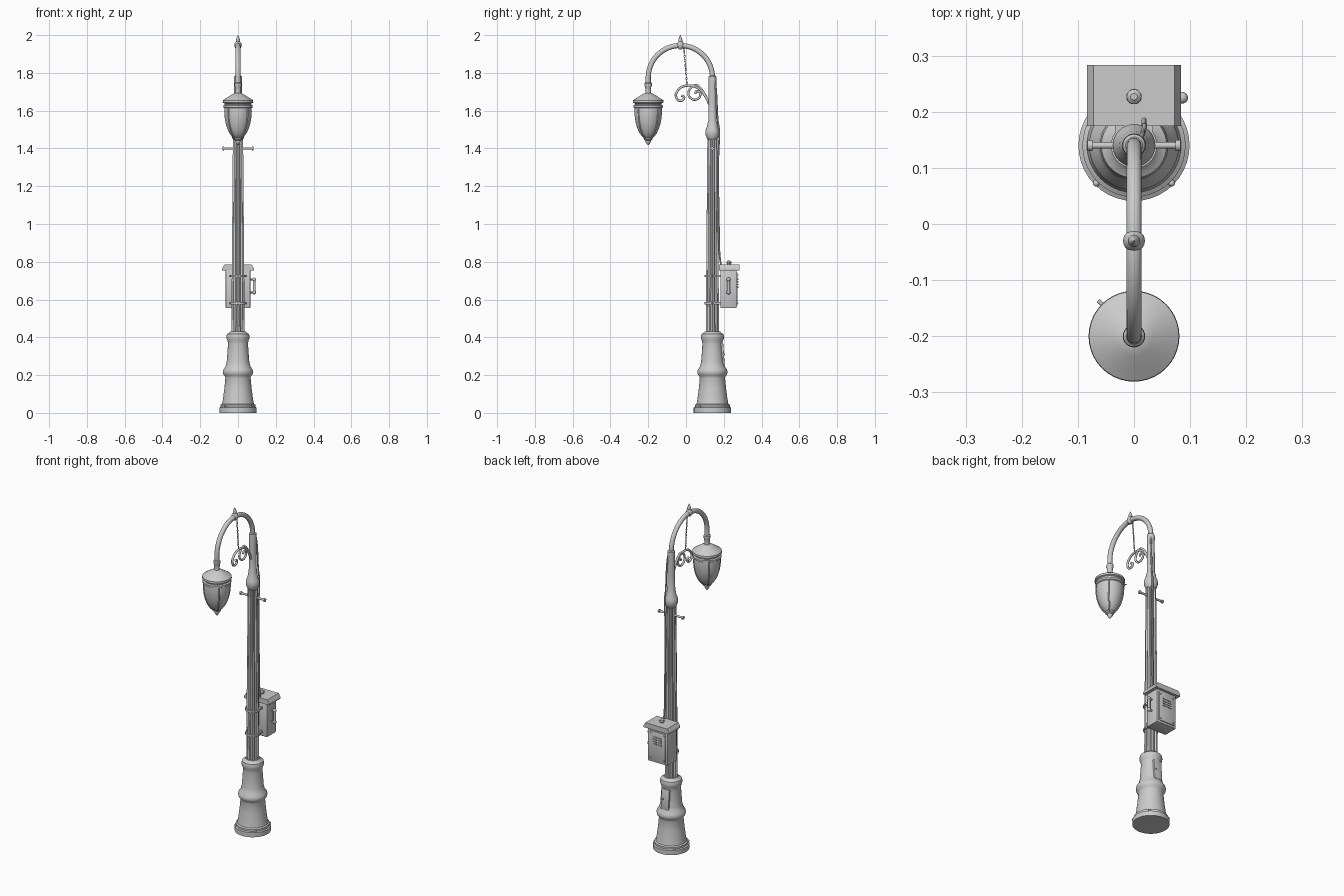
import bpy, bmesh, math
from mathutils import Vector, Matrix

if "Cube" in bpy.data.objects:
    bpy.data.objects.remove(bpy.data.objects["Cube"])

PY, LY = 0.14, -0.20          # y of the post axis and of the lantern axis


def finish(name, bm, angle=35):
    bmesh.ops.recalc_face_normals(bm, faces=bm.faces)
    me = bpy.data.meshes.new(name)
    bm.to_mesh(me)
    bm.free()
    ob = bpy.data.objects.new(name, me)
    bpy.context.collection.objects.link(ob)
    bpy.ops.object.select_all(action='DESELECT')
    ob.select_set(True)
    bpy.context.view_layer.objects.active = ob
    bpy.ops.object.shade_smooth_by_angle(angle=math.radians(angle))
    return ob


def lathe(name, y, prof, seg=32, flutes=0, depth=0.0, x=0.0):
    """Revolve (radius, z) pairs; optional flutes cut into the radius."""
    bm = bmesh.new()
    rings = []
    for r, z in prof:
        ring = []
        for i in range(seg):
            a = 2 * math.pi * i / seg
            k = r - depth * (0.5 + 0.5 * math.cos(flutes * a)) if flutes else r
            ring.append(bm.verts.new((x + k * math.cos(a), y + k * math.sin(a), z)))
        rings.append(ring)
    for a, b in zip(rings, rings[1:]):
        for i in range(seg):
            j = (i + 1) % seg
            bm.faces.new((a[i], a[j], b[j], b[i]))
    bm.faces.new(rings[0])
    bm.faces.new(rings[-1])
    return finish(name, bm)


def tube(name, pts, r, seg=10, smooth=0):
    """Sweep a circle along points; smooth = samples per Catmull-Rom span."""
    pts = [Vector(p) for p in pts]
    if smooth:
        p = [2 * pts[0] - pts[1]] + pts + [2 * pts[-1] - pts[-2]]
        out = []
        for i in range(1, len(p) - 2):
            for s in range(smooth):
                t = s / smooth
                out.append(0.5 * (2 * p[i] + (p[i + 1] - p[i - 1]) * t
                           + (2 * p[i - 1] - 5 * p[i] + 4 * p[i + 1] - p[i + 2]) * t * t
                           + (3 * p[i] - p[i - 1] - 3 * p[i + 1] + p[i + 2]) * t ** 3))
        pts = out + [pts[-1]]
    bm = bmesh.new()
    rings, side = [], None
    for i, q in enumerate(pts):
        d = (pts[min(i + 1, len(pts) - 1)] - pts[max(i - 1, 0)]).normalized()
        if side is None:
            side = d.orthogonal()
        side = (side - d * side.dot(d)).normalized()
        up = d.cross(side)
        rings.append([bm.verts.new(q + r * (math.cos(a) * side + math.sin(a) * up))
                      for a in (2 * math.pi * k / seg for k in range(seg))])
    for a, b in zip(rings, rings[1:]):
        for k in range(seg):
            bm.faces.new((a[k], a[(k + 1) % seg], b[(k + 1) % seg], b[k]))
    bm.faces.new(rings[0])
    bm.faces.new(rings[-1])
    return finish(name, bm, 50)


def box(name, x, y, z, bevel=0.0, tilt=0.0, taper=1.0):
    """Box from (min, max) ranges; taper narrows the top in x."""
    bm = bmesh.new()
    c = Vector([sum(v) / 2 for v in (x, y, z)])
    s = [v[1] - v[0] for v in (x, y, z)]
    bmesh.ops.create_cube(bm, size=1)
    for v in bm.verts:
        v.co = Vector((v.co.x * s[0] * (taper if v.co.z > 0 else 1), v.co.y * s[1], v.co.z * s[2]))
    if bevel:
        bmesh.ops.bevel(bm, geom=bm.edges[:], offset=bevel, segments=2, affect='EDGES', profile=0.5)
    bmesh.ops.transform(bm, matrix=Matrix.Translation(c) @ Matrix.Rotation(tilt, 4, 'X'), verts=bm.verts)
    return finish(name, bm)


def ball(name, loc, r):
    bm = bmesh.new()
    bmesh.ops.create_uvsphere(bm, u_segments=14, v_segments=8, radius=r,
                              matrix=Matrix.Translation(loc))
    return finish(name, bm, 60)


# Pedestal with plinth rings and bolts
lathe("pedestal", PY, [(.099, 0), (.099, .028), (.092, .032), (.092, .043), (.084, .048),
      (.080, .07), (.072, .13), (.067, .185), (.070, .195), (.078, .205), (.080, .217),
      (.077, .23), (.066, .245), (.060, .27), (.056, .32), (.053, .365), (.055, .38),
      (.060, .392), (.061, .405), (.058, .418), (.045, .425), (.040, .432)], 40)
for i in range(4):
    a = math.pi / 4 + i * math.pi / 2
    ball("base_bolt", (.095 * math.cos(a), PY + .095 * math.sin(a), .034), .006)

# Access hatch on the back of the pedestal
box("access_hatch", (-.026, .026), (.178, .201), (.25, .37), .003, .07)
ball("hatch_knob", (.014, .201, .31), .005)

# Fluted shaft and upper post
lathe("fluted_shaft", PY, [(.036, .42), (.034, .75), (.031, 1.1), (.028, 1.46)], 72, 12, .006)
lathe("shaft_collar", PY, [(.024, 1.445), (.030, 1.455), (.036, 1.47), (.038, 1.487),
      (.035, 1.503), (.028, 1.52), (.026, 1.535), (.022, 1.545), (.021, 1.64), (.020, 1.72),
      (.021, 1.765), (.020, 1.78), (.015, 1.785)])

# Crossbar with end knobs
tube("crossbar", [(-.078, PY, 1.4), (.078, PY, 1.4)], .006, 12)
for s in (-1, 1):
    tube("crossbar_end", [(s * .074, PY, 1.4), (s * .083, PY, 1.4)], .010, 14)

# Arched arm with top finial
arc = [(0, -.03 + .17 * math.cos(math.pi * i / 32), 1.775 + .17 * math.sin(math.pi * i / 32))
       for i in range(33)]
tube("arched_arm", [(0, PY, 1.70)] + arc + [(0, LY, 1.69)], .0135, 16)
lathe("arch_finial", -.03, [(.008, 1.925), (.017, 1.935), (.0195, 1.948), (.017, 1.958),
      (.010, 1.966), (.011, 1.973), (.007, 1.986), (.001, 2.0)], 20)

# Scroll bracket in the corner of arm and post
tube("outer_scroll", [(0, y, z) for y, z in [(.125, 1.63), (.10, 1.68), (.065, 1.718), (.02, 1.733),
     (-.025, 1.724), (-.053, 1.69), (-.045, 1.658), (-.02, 1.654), (-.01, 1.672), (-.024, 1.68)]],
     .0065, 10, 6)
tube("inner_scroll", [(0, y, z) for y, z in [(.12, 1.645), (.09, 1.702), (.055, 1.735), (.02, 1.715),
     (.014, 1.68), (.04, 1.658), (.07, 1.668), (.075, 1.695), (.055, 1.703), (.048, 1.69)]],
     .006, 10, 6)

# Hanging chain of alternating links
links = 18
for i in range(links):
    t = (i + .5) / links
    y, z = -.012 + .018 * t, 1.94 - .21 * t
    pts = []
    for k in range(13):
        a = 2 * math.pi * k / 12
        u = .0035 * math.cos(a)
        pts.append((u if i % 2 else 0, y + (0 if i % 2 else u), z + .0075 * math.sin(a)))
    tube("chain_link", pts, .0015, 6)

# Lantern: neck, cap, rings, globe, drop
lathe("lantern_neck", LY, [(.014, 1.75), (.019, 1.745), (.020, 1.733), (.016, 1.725),
      (.015, 1.70), (.017, 1.685)], 24)
lathe("lantern_cap", LY, [(.016, 1.694), (.035, 1.684), (.060, 1.668), (.080, 1.655),
      (.081, 1.643), (.072, 1.639), (.070, 1.632), (.078, 1.628), (.078, 1.617),
      (.070, 1.612), (.066, 1.608)], 40)
globe = [(.072, 1.615), (.073, 1.595), (.071, 1.565), (.066, 1.535), (.057, 1.505),
         (.045, 1.48), (.030, 1.46), (.018, 1.452)]
lathe("lantern_globe", LY, globe, 40)
lathe("lantern_drop", LY, [(.018, 1.462), (.024, 1.456), (.023, 1.447), (.014, 1.442),
      (.014, 1.434), (.009, 1.426), (.003, 1.418)], 24)
for i in range(4):
    a = math.pi / 4 + i * math.pi / 2
    c, s = math.cos(a), math.sin(a)
    tube("lantern_rib", [(r * c, LY + r * s, z) for r, z in globe], .004, 8, 3)
a = math.radians(135)
tube("lantern_latch", [(r * math.cos(a), LY + r * math.sin(a), 1.622) for r in (.07, .09)], .004, 8)

# Control box with chamfered roof and knob
box("control_box", (-.065, .065), (.182, .268), (.555, .757), .003)
box("box_roof_rim", (-.084, .084), (.175, .283), (.755, .765))
box("box_roof", (-.084, .084), (.175, .283), (.765, .785), taper=.86)
lathe("roof_knob", .227, [(.010, .783), (.010, .788), (.0135, .793), (.013, .800), (.006, .806)], 20)

# Door with louvres and screws
box("box_door", (-.053, .053), (.26, .273), (.568, .742), .002)
for x in (-.016, .016):
    for k in range(4):
        box("door_louvre", (x - .012, x + .012), (.271, .277), (.662 + k * .014, .669 + k * .014))
for x in (-.044, .044):
    for z in (.58, .73):
        ball("door_screw", (x, .273, z), .004)

# Side handle
tube("handle_bar", [(.086, .225, .64), (.086, .225, .705)], .008, 12)
for z in (.638, .706):
    ball("handle_end", (.086, .225, z), .0105)
    tube("handle_post", [(.06, .225, z), (.086, .225, z)], .005, 10)

# Bands clamping the box to the shaft
for z in (.58, .725):
    lathe("clamp_band", PY, [(.033, z - .006), (.041, z - .006), (.041, z + .006), (.033, z + .006)])
    for s in (-1, 1):
        box("clamp_arm", (s * .028 - .006, s * .028 + .006), (.16, .185), (z - .006, z + .006))
        ball("clamp_bolt", (s * .043, PY, z), .005)

# Supply cable from the arm down to the box
tube("supply_cable", [(.010, .150, 1.78), (.015, .160, 1.70), (.017, .167, 1.56), (.019, .176, 1.48),
     (.017, .170, 1.3), (.018, .174, 1.0), (.018, .177, .85), (.018, .187, .77)], .0045, 8, 5)
